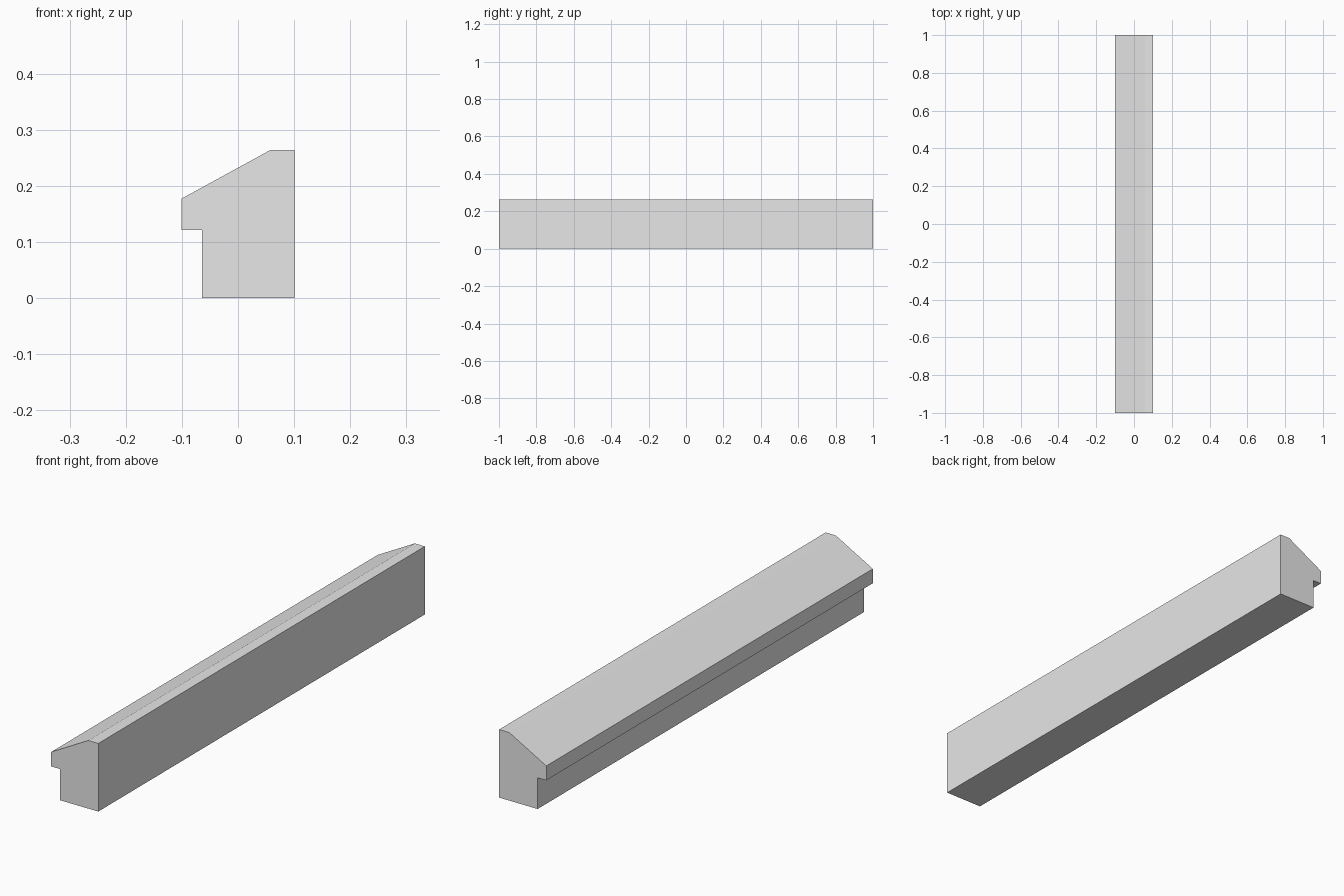
import bpy
import bmesh

default_cube = bpy.data.objects.get("Cube")
if default_cube:
    bpy.data.objects.remove(default_cube, do_unlink=True)

LENGTH = 2.0

# Plain grey finish
grey = bpy.data.materials.new("light_grey")
grey.use_nodes = True
colour = (0.8, 0.8, 0.8, 1.0)
grey.diffuse_color = colour
for node in grey.node_tree.nodes:
    if node.type == "BSDF_PRINCIPLED":
        node.inputs["Base Color"].default_value = colour

# Cross-section: upright body, overhanging lip, sloped top and narrow flat ridge
profile = [(-0.064, 0), (0.101, 0), (0.101, 0.264), (0.058, 0.264),
           (-0.101, 0.177), (-0.101, 0.121), (-0.064, 0.121)]

# Sill rail: the cross-section extruded from front to back
bm = bmesh.new()
end_face = bm.faces.new([bm.verts.new((x, -LENGTH / 2, z)) for x, z in profile])
extruded = bmesh.ops.extrude_face_region(bm, geom=[end_face])
moved = [v for v in extruded["geom"] if isinstance(v, bmesh.types.BMVert)]
bmesh.ops.translate(bm, verts=moved, vec=(0, LENGTH, 0))
bmesh.ops.recalc_face_normals(bm, faces=bm.faces)

mesh = bpy.data.meshes.new("sill_rail")
bm.to_mesh(mesh)
bm.free()
mesh.materials.append(grey)
bpy.context.collection.objects.link(bpy.data.objects.new("sill_rail", mesh))
